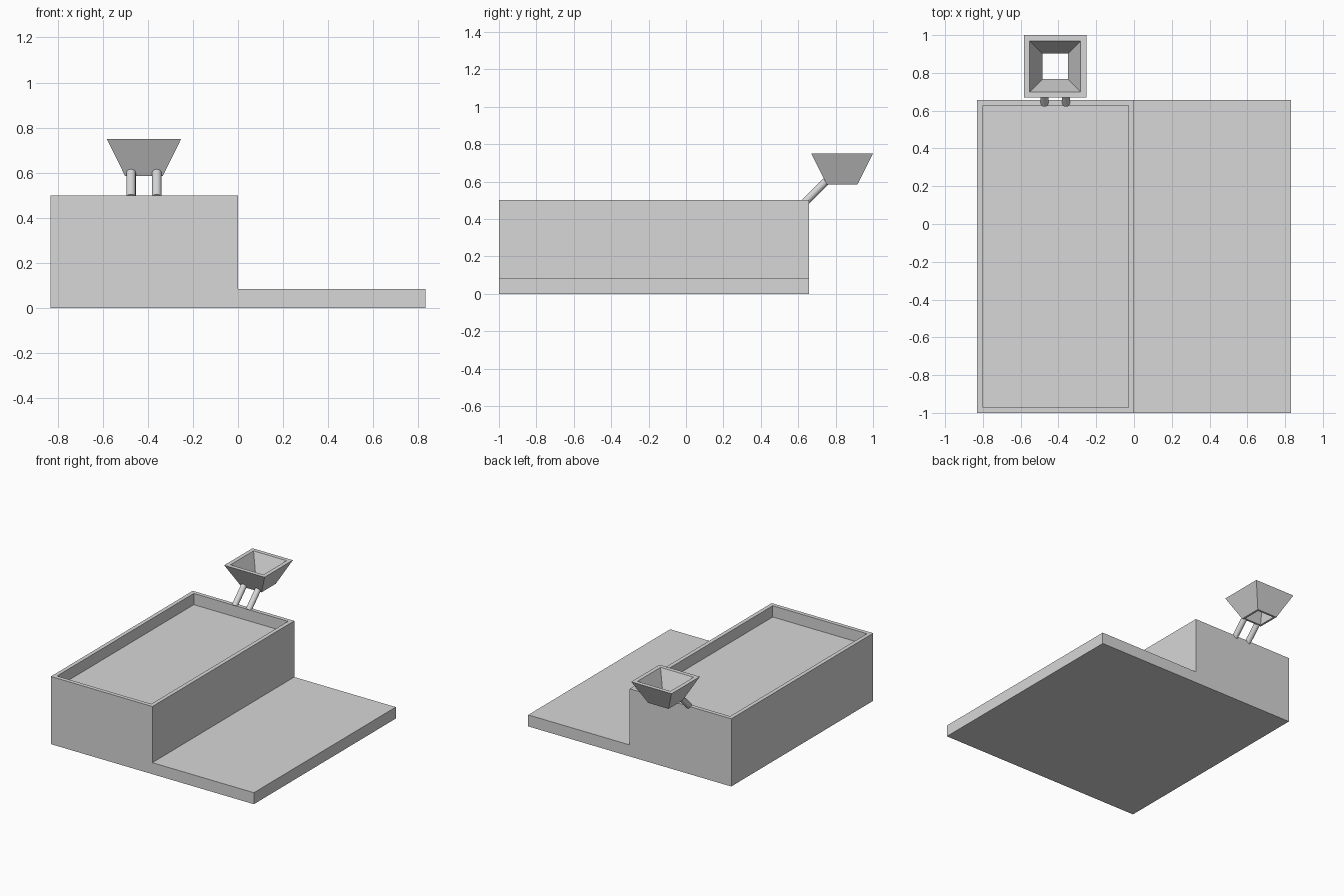
import bpy, bmesh, math
from mathutils import Vector

cube = bpy.data.objects.get("Cube")
if cube:
    bpy.data.objects.remove(cube, do_unlink=True)

GREY = (0.68, 0.68, 0.68, 1)
mat = bpy.data.materials.new("light_grey")
mat.use_nodes = True
mat.diffuse_color = GREY
mat.node_tree.nodes["Principled BSDF"].inputs["Base Color"].default_value = GREY


def add_object(name, bm):
    bmesh.ops.recalc_face_normals(bm, faces=bm.faces)
    mesh = bpy.data.meshes.new(name)
    bm.to_mesh(mesh)
    bm.free()
    mesh.materials.append(mat)
    obj = bpy.data.objects.new(name, mesh)
    bpy.context.collection.objects.link(obj)
    return obj


# Stepped body: L-shaped profile extruded front to back, with a sunken roof
WIDTH, FRONT, BACK = 0.83, -1.0, 0.657
ROOF, STEP, RIM, DEPTH = 0.5, 0.085, 0.042, 0.083
profile = [(-WIDTH, 0), (WIDTH, 0), (WIDTH, STEP), (0, STEP), (0, ROOF), (-WIDTH, ROOF)]
bm = bmesh.new()
face = bm.faces.new([bm.verts.new((x, FRONT, z)) for x, z in profile])
ext = bmesh.ops.extrude_face_region(bm, geom=[face])
moved = [g for g in ext["geom"] if isinstance(g, bmesh.types.BMVert)]
bmesh.ops.translate(bm, verts=moved, vec=(0, BACK - FRONT, 0))
bmesh.ops.recalc_face_normals(bm, faces=bm.faces)
roof = max(bm.faces, key=lambda f: f.calc_center_median().z)
bmesh.ops.inset_region(bm, faces=[roof], thickness=RIM)
floor = bmesh.ops.extrude_face_region(bm, geom=[roof])
moved = [g for g in floor["geom"] if isinstance(g, bmesh.types.BMVert)]
bmesh.ops.translate(bm, verts=moved, vec=(0, 0, -DEPTH))
if roof.is_valid:
    bmesh.ops.delete(bm, geom=[roof], context="FACES_ONLY")
add_object("stepped_body", bm)

# Hopper: open square funnel, from four square rings joined in a loop
HX, HY = -0.417, 0.835
TOP, BOTTOM = 0.75, 0.585
bm = bmesh.new()
rings = []
for half, z in [(0.165, TOP), (0.083, BOTTOM), (0.068, BOTTOM), (0.135, TOP)]:
    rings.append([bm.verts.new((HX + sx * half, HY + sy * half, z))
                  for sx, sy in [(-1, -1), (1, -1), (1, 1), (-1, 1)]])
for r in range(4):
    a, b = rings[r], rings[(r + 1) % 4]
    for i in range(4):
        j = (i + 1) % 4
        bm.faces.new((a[i], a[j], b[j], b[i]))
add_object("hopper", bm)

# Two slanted round struts from the roof rim to the hopper
for side, name in [(-1, "strut_right"), (1, "strut_left")]:
    x = HX + side * 0.057
    low, high = Vector((x, 0.636, 0.49)), Vector((x, 0.748, 0.601))
    axis = high - low
    bpy.ops.mesh.primitive_cylinder_add(
        vertices=16, radius=0.021, depth=axis.length, location=(low + high) / 2,
        rotation=axis.to_track_quat("Z", "X").to_euler())
    strut = bpy.context.object
    strut.name = name
    strut.data.materials.append(mat)
    bpy.ops.object.shade_smooth_by_angle(angle=math.radians(30))
